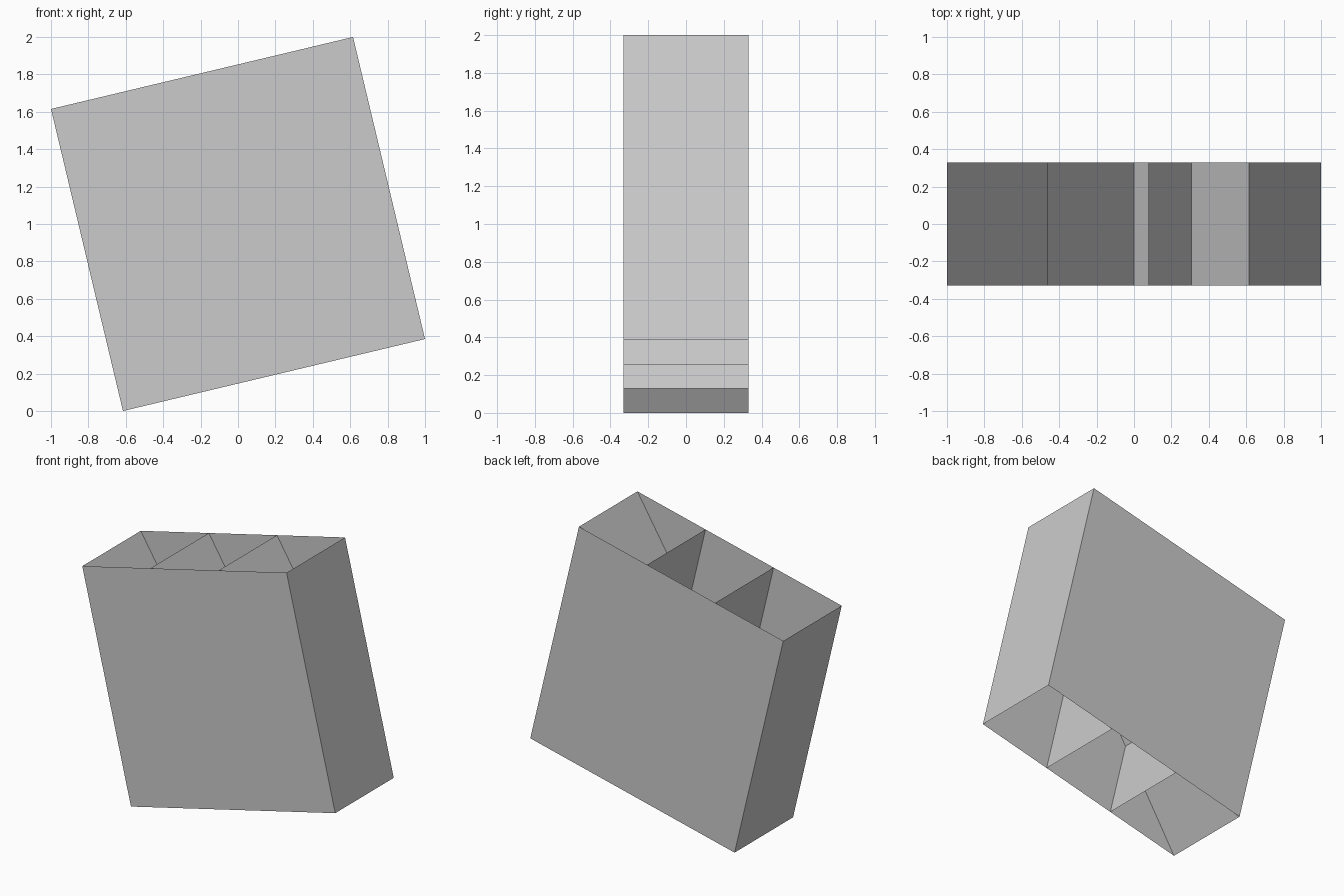
import bpy
from math import radians
from mathutils import Matrix, Vector

if "Cube" in bpy.data.objects:
    bpy.data.objects.remove(bpy.data.objects["Cube"], do_unlink=True)

SIDE, HALF_DEPTH, CELLS = 1.66, 0.33, 3
TILT = Matrix.Rotation(radians(-13.4), 4, "Y")
CENTRE = Vector((0, 0, 1))

grey = bpy.data.materials.new("light grey")
grey.use_nodes = True
colour = (0.6, 0.6, 0.6, 1)
grey.diffuse_color = colour
grey.node_tree.nodes["Principled BSDF"].inputs["Base Color"].default_value = colour


def sheet(name, corners):
    """One thin panel; corners are (u, y, v), u and v as fractions of the side."""
    points = [TILT @ Vector(((u - 0.5) * SIDE, y, (v - 0.5) * SIDE)) + CENTRE
              for u, y, v in corners]
    mesh = bpy.data.meshes.new(name)
    mesh.from_pydata(points, [], [range(len(points))])
    mesh.materials.append(grey)
    obj = bpy.data.objects.new(name, mesh)
    bpy.context.collection.objects.link(obj)


def panel(name, start, end):
    """Full-depth panel running between two (u, v) points."""
    d = HALF_DEPTH
    sheet(name, [(start[0], -d, start[1]), (start[0], d, start[1]),
                 (end[0], d, end[1]), (end[0], -d, end[1])])


# Front and back walls of the open sleeve
square = [(0, 0), (1, 0), (1, 1), (0, 1)]
sheet("front_wall", [(u, -HALF_DEPTH, v) for u, v in square])
sheet("back_wall", [(u, HALF_DEPTH, v) for u, v in reversed(square)])

# Side walls, facing outwards
panel("right_wall", (0, 1), (0, 0))
panel("left_wall", (1, 0), (1, 1))

# Upright dividers between the cells
for i in range(1, CELLS):
    panel(f"divider_{i}", (i / CELLS, 0), (i / CELLS, 1))

# A slanted partition across every cell
for i in range(CELLS):
    panel(f"slanted_partition_{i + 1}", ((i + 1) / CELLS, 0), (i / CELLS, 1))

# Long diagonal through all cells
panel("diagonal_partition", (1, 1), (0, 0))
